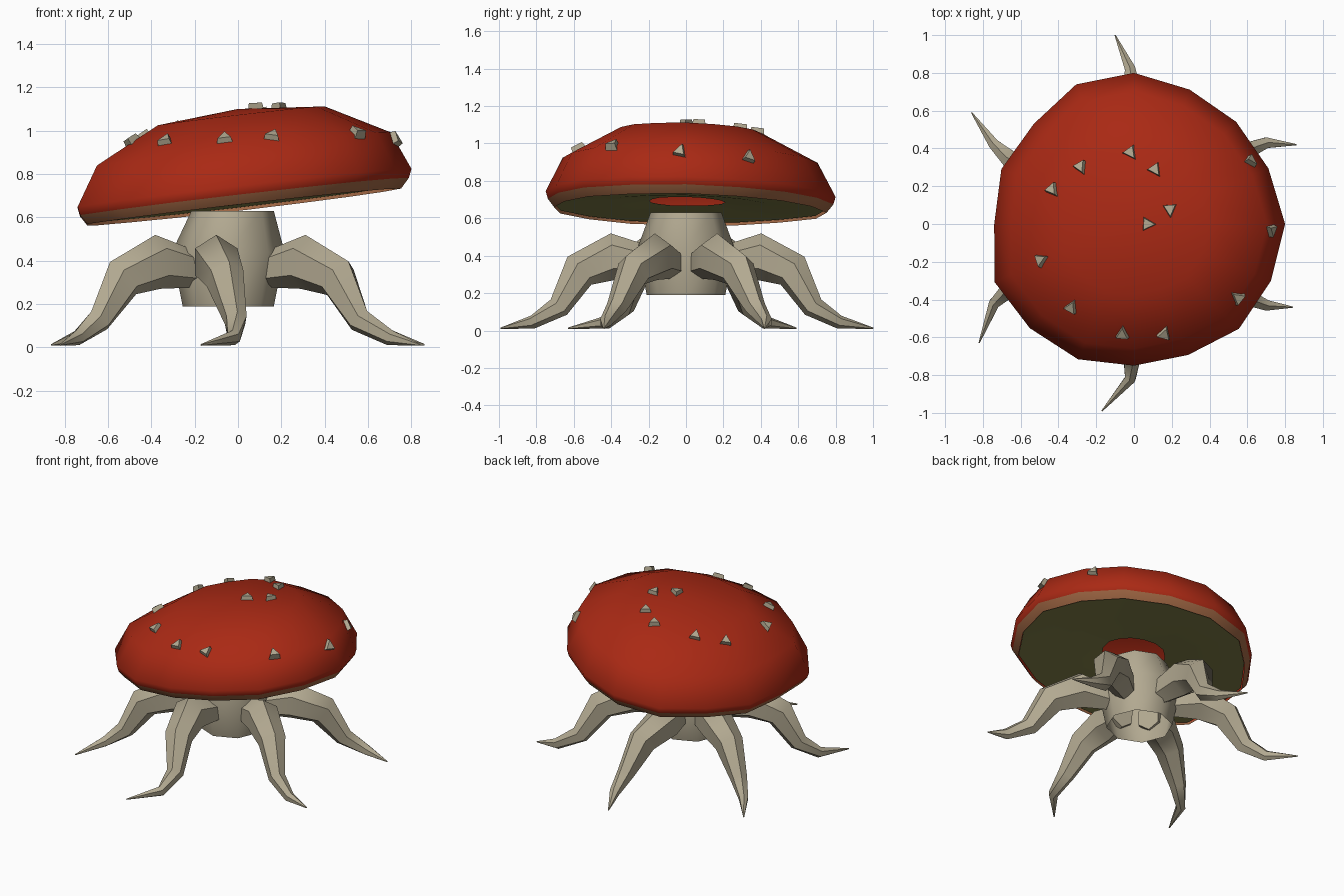
import bpy, bmesh, math, random
from mathutils import Vector, Matrix
from mathutils.bvhtree import BVHTree

if "Cube" in bpy.data.objects:
    bpy.data.objects.remove(bpy.data.objects["Cube"])

random.seed(4)


def material(name, rgb):
    m = bpy.data.materials.new(name)
    m.diffuse_color = (*rgb, 1)
    m.use_nodes = True
    m.node_tree.nodes["Principled BSDF"].inputs["Base Color"].default_value = m.diffuse_color
    return m


RED = material("cap red", (0.40, 0.022, 0.007))
BROWN = material("rim brown", (0.34, 0.13, 0.055))
OLIVE = material("gill olive", (0.24, 0.23, 0.07))
CREAM = material("stem cream", (0.45, 0.40, 0.285))


def finish(bm, name, mats, smooth=40):
    me = bpy.data.meshes.new(name)
    bm.to_mesh(me)
    bm.free()
    ob = bpy.data.objects.new(name, me)
    bpy.context.collection.objects.link(ob)
    for m in mats:
        me.materials.append(m)
    if smooth:
        bpy.ops.object.select_all(action='DESELECT')
        ob.select_set(True)
        bpy.context.view_layer.objects.active = ob
        bpy.ops.object.shade_smooth_by_angle(angle=math.radians(smooth))
    return ob


def loft(bm, rings, mat=lambda i: 0):
    """Skin a list of closed rings; a one-point ring becomes a fan."""
    vs = [[bm.verts.new(p) for p in r] for r in rings]
    for k, (a, b) in enumerate(zip(vs, vs[1:])):
        n = max(len(a), len(b))
        for i in range(n):
            j = (i + 1) % n
            if len(b) == 1:
                quad = (a[i], a[j], b[0])
            else:
                quad = (a[i], a[j], b[j], b[i])
            bm.faces.new(quad).material_index = mat(k)
    return vs


# Uneven, tilted sixteen-sided outline shared by cap and gills
OUTLINE = [.80, .77, .765, .77, .80, .80, .75, .76,
           .74, .80, .78, .775, .75, .75, .785, .785]


def tilted_ring(scale, z):
    ring = []
    for i, r in enumerate(OUTLINE):
        a = i * math.tau / 16
        x, y = r * scale * math.cos(a), r * scale * math.sin(a)
        ring.append((x, y, z + 0.117 * x - 0.02 * y))
    return ring


# Cap: brown lip below, red dome above
bm = bmesh.new()
profile = [(.94, .645), (.985, .69), (1, .73), (.88, .91), (.5, 1.065)]
loft(bm, [tilted_ring(*p) for p in profile] + [[(0, 0, 1.10)]],
     lambda k: 1 if k == 0 else 0)
bm.normal_update()
cap_tree = BVHTree.FromBMesh(bm)
finish(bm, "cap", [RED, BROWN], 60)

# Gills: shallow dished ring with a hole over the stem
bm = bmesh.new()
loft(bm, [tilted_ring(s, z) for s, z in ((.26, .69), (.6, .668), (.935, .66))])
bm.normal_update()
for f in bm.faces:
    if f.normal.z > 0:
        f.normal_flip()
finish(bm, "gills", [OLIVE])

# Stem: open eight-sided barrel
bm = bmesh.new()
loft(bm, [[(cx + r * math.cos(i * math.tau / 8), r * math.sin(i * math.tau / 8), z)
           for i in range(8)]
          for cx, r, z in ((-.045, .21, .19), (-.045, .26, .44), (-.025, .19, .63))])
finish(bm, "stem", [CREAM], 60)

# Legs: hip, knee, shin, ankle, foot, tip
HEIGHT = [.36, .395, .32, .125, .045, .012]
RADIUS = [.085, .125, .10, .06, .036, .004]


def leg(name, plan):
    pts = [Vector((x, y, z)) for (x, y), z in zip(plan, HEIGHT)]
    rings = []
    for i, p in enumerate(pts):
        t = (pts[min(i + 1, 5)] - pts[max(i - 1, 0)]).normalized()
        side = t.cross(Vector((0, 0, 1))).normalized()
        up = side.cross(t)
        rings.append([p + RADIUS[i] * (.9 * math.cos(a) * side + math.sin(a) * up)
                      for a in (math.pi / 2 + k * math.tau / 6 for k in range(6))])
    bm = bmesh.new()
    loft(bm, rings)
    bmesh.ops.holes_fill(bm, edges=[e for e in bm.edges if e.is_boundary], sides=6)
    bmesh.ops.recalc_face_normals(bm, faces=bm.faces)
    for v in bm.verts:
        v.co.z = max(v.co.z, 0)
    finish(bm, name, [CREAM], 50)


# Each plan is used on both sides; only the tips differ
PLANS = {
    "middle": ([(-.06, .18), (-.10, .39), (-.06, .57), (-.01, .68), (-.02, .82)],
               (-.10, 1.0), (-.17, -.99)),
    "left": ([(-.20, .10), (-.37, .20), (-.53, .28), (-.64, .33), (-.74, .42)],
             (-.86, .59), (-.82, -.63)),
    "right": ([(.14, .08), (.30, .16), (.46, .28), (.56, .37), (.70, .43)],
              (.86, .42), (.84, -.44)),
}
for key, (plan, back_tip, front_tip) in PLANS.items():
    leg(f"{key}_back_leg", plan + [back_tip])
    leg(f"{key}_front_leg", [(x, -y) for x, y in plan] + [front_tip])

# Spots: small three-sided chips sitting on the dome
SPOTS = [(-.02, .38), (-.28, .30), (.11, .29), (-.43, .18), (.19, .08), (.07, 0),
         (-.49, -.19), (-.33, -.44), (-.06, -.58), (.16, -.58), (.55, -.39),
         (.72, -.03), (.61, .33)]
bm = bmesh.new()
for x, y in SPOTS:
    hit, n, _, _ = cap_tree.ray_cast(Vector((x, y, 2)), Vector((0, 0, -1)))
    if n.z < 0:
        n = -n
    uphill = (Vector((0, 0, 1)) - n * n.z).normalized()
    side = n.cross(uphill)
    turn = random.uniform(-.5, .5)
    tri = []
    for k, r in enumerate((.052, .045, .045)):
        a = turn + k * math.tau / 3
        tri.append(r * (math.cos(a) * uphill + math.sin(a) * side))
    vs = loft(bm, [[hit - .015 * n + d for d in tri],
                   [hit + .026 * n + .8 * d for d in tri]])
    bm.faces.new(vs[1])
    bm.faces.new(vs[0][::-1])
bmesh.ops.recalc_face_normals(bm, faces=bm.faces)
finish(bm, "spots", [CREAM], 0)
